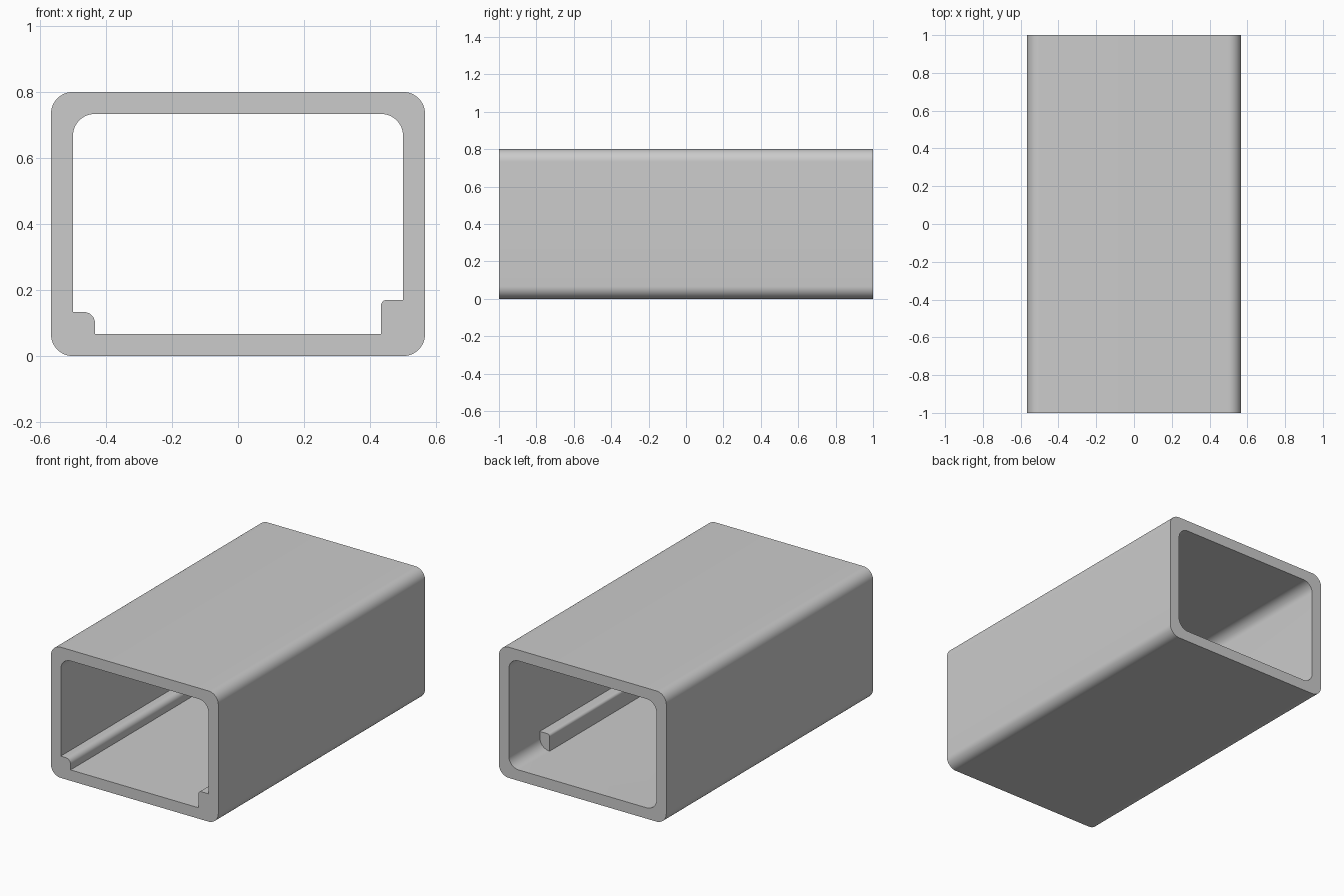
import bpy
import bmesh
from math import sin, cos, pi

cube = bpy.data.objects.get("Cube")
if cube:
    bpy.data.objects.remove(cube)

UNIT = 1 / 30            # the section is drawn in thirtieths
HALF_W, HEIGHT, WALL = 17 * UNIT, 24 * UNIT, 2 * UNIT
RADIUS = 2 * UNIT
FRONT, BACK, RAIL_END = -1.0, 1.0, 0.7

grey = bpy.data.materials.new("light grey")
grey.use_nodes = True
colour = (0.6, 0.6, 0.6, 1)
grey.diffuse_color = colour
grey.node_tree.nodes["Principled BSDF"].inputs["Base Color"].default_value = colour


def rounded_rect(x0, x1, z0, z1, radii, steps=12):
    """Counter-clockwise outline; radii run top right, top left, bottom left, bottom right."""
    corners = [(x1, z1, -1, -1), (x0, z1, 1, -1), (x0, z0, 1, 1), (x1, z0, -1, 1)]
    points = []
    for i, ((x, z, sx, sz), r) in enumerate(zip(corners, radii)):
        if r == 0:
            points.append((x, z))
            continue
        for k in range(steps + 1):
            a = (i + k / steps) * pi / 2
            points.append((x + sx * r + r * cos(a), z + sz * r + r * sin(a)))
    return points


def finish(name, bm):
    bmesh.ops.recalc_face_normals(bm, faces=bm.faces)
    mesh = bpy.data.meshes.new(name)
    bm.to_mesh(mesh)
    bm.free()
    mesh.materials.append(grey)
    obj = bpy.data.objects.new(name, mesh)
    bpy.context.collection.objects.link(obj)
    return obj


def make_tube(name, outer, inner):
    """Join four matching loops into a hollow sleeve."""
    bm = bmesh.new()
    loops = [[bm.verts.new((x, y, z)) for x, z in outline]
             for outline, y in ((outer, FRONT), (outer, BACK), (inner, BACK), (inner, FRONT))]
    count = len(outer)
    for a, b in zip(loops, loops[1:] + loops[:1]):
        for i in range(count):
            j = (i + 1) % count
            bm.faces.new((a[i], a[j], b[j], b[i]))
    return finish(name, bm)


def make_rail(name, outline):
    """Extrude a section from the front back to the rail end."""
    bm = bmesh.new()
    face = bm.faces.new([bm.verts.new((x, FRONT, z)) for x, z in outline])
    result = bmesh.ops.extrude_face_region(bm, geom=[face], use_keep_orig=True)
    verts = [v for v in result["geom"] if isinstance(v, bmesh.types.BMVert)]
    bmesh.ops.translate(bm, verts=verts, vec=(0, RAIL_END - FRONT, 0))
    return finish(name, bm)


# Sleeve with rounded corners inside and out
tube = make_tube(
    "rectangular_sleeve",
    rounded_rect(-HALF_W, HALF_W, 0, HEIGHT, [RADIUS] * 4),
    rounded_rect(WALL - HALF_W, HALF_W - WALL, WALL, HEIGHT - WALL, [RADIUS] * 4))

# Corner rails, rooted in the walls; they stop short of the back
inner_x, outer_x, root_z = 13 * UNIT, 16 * UNIT, UNIT
rails = [
    make_rail("low_rail", rounded_rect(-outer_x, -inner_x, root_z, 4 * UNIT, (UNIT, 0, 0, 0))),
    make_rail("high_rail", rounded_rect(inner_x, outer_x, root_z, 0.17, (0, UNIT / 2, 0, 0))),
]

# Merge the rails into the sleeve
bpy.context.view_layer.objects.active = tube
for rail in rails:
    union = tube.modifiers.new(rail.name, "BOOLEAN")
    union.operation = "UNION"
    union.solver = "EXACT"
    union.object = rail
    bpy.ops.object.modifier_apply(modifier=union.name)
    bpy.data.objects.remove(rail)

bpy.ops.object.select_all(action="DESELECT")
tube.select_set(True)
bpy.ops.object.shade_smooth_by_angle(angle=pi / 6)
